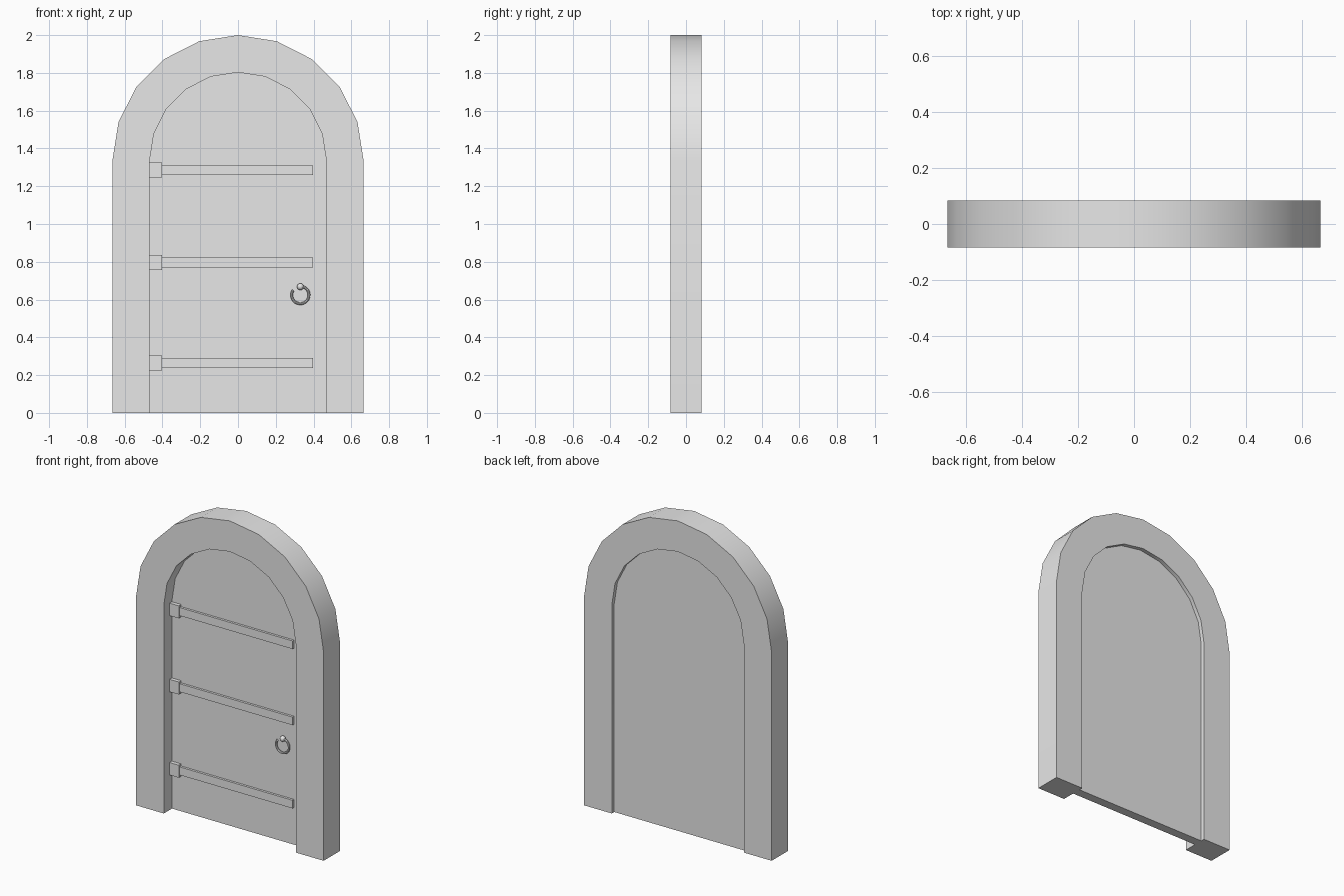
import bpy, bmesh, math
from mathutils import Matrix

if "Cube" in bpy.data.objects:
    bpy.data.objects.remove(bpy.data.objects["Cube"])

SPRING = 1.335          # height where the arch begins
OUTER, INNER = 0.665, 0.468
HALF_DEPTH = 0.083
DOOR_FRONT, DOOR_BACK = 0.0, 0.058

grey = bpy.data.materials.new("plain_grey")
grey.use_nodes = True
grey.diffuse_color = (0.8, 0.8, 0.8, 1)
grey.node_tree.nodes["Principled BSDF"].inputs["Base Color"].default_value = (0.8, 0.8, 0.8, 1)


def finish(name, bm):
    bmesh.ops.recalc_face_normals(bm, faces=bm.faces)
    mesh = bpy.data.meshes.new(name)
    bm.to_mesh(mesh)
    bm.free()
    mesh.materials.append(grey)
    obj = bpy.data.objects.new(name, mesh)
    bpy.context.collection.objects.link(obj)
    bpy.ops.object.select_all(action='DESELECT')
    obj.select_set(True)
    bpy.context.view_layer.objects.active = obj
    bpy.ops.object.shade_smooth_by_angle(angle=math.radians(30))
    return obj


def arch(radius, steps=10):
    """Outline from right foot, over the arch, to left foot."""
    turn = [math.pi * i / steps for i in range(steps + 1)]
    curve = [(radius * math.cos(a), SPRING + radius * math.sin(a)) for a in turn]
    return [(radius, 0)] + curve + [(-radius, 0)]


def extrude(bm, faces, depth):
    new = bmesh.ops.extrude_face_region(bm, geom=faces)["geom"]
    verts = [v for v in new if isinstance(v, bmesh.types.BMVert)]
    bmesh.ops.translate(bm, verts=verts, vec=(0, depth, 0))


def box(name, x0, x1, z, height, thick):
    bm = bmesh.new()
    size = Matrix.Diagonal((x1 - x0, thick, height, 1))
    centre = Matrix.Translation(((x0 + x1) / 2, DOOR_FRONT - thick / 2, z))
    bmesh.ops.create_cube(bm, size=1, matrix=centre @ size)
    return finish(name, bm)


# Arched frame
bm = bmesh.new()
rings = [[bm.verts.new((x, -HALF_DEPTH, z)) for x, z in arch(r)] for r in (OUTER, INNER)]
strip = [bm.faces.new((o0, o1, i1, i0)) for o0, o1, i0, i1 in
         zip(rings[0], rings[0][1:], rings[1], rings[1][1:])]
extrude(bm, strip, 2 * HALF_DEPTH)
finish("door_frame", bm)

# Recessed door panel
bm = bmesh.new()
panel = bm.faces.new([bm.verts.new((x, DOOR_FRONT, z)) for x, z in arch(INNER)])
extrude(bm, [panel], DOOR_BACK - DOOR_FRONT)
finish("door_panel", bm)

# Strap hinges
for label, z in (("lower", 0.264), ("middle", 0.797), ("upper", 1.285)):
    box(label + "_hinge_strap", -0.405, 0.397, z, 0.052, 0.015)
    box(label + "_hinge_block", -0.468, -0.403, z, 0.08, 0.024)

# Handle knob and stem
bm = bmesh.new()
bmesh.ops.create_uvsphere(bm, u_segments=12, v_segments=8, radius=0.018,
                          matrix=Matrix.Translation((0.33, DOOR_FRONT - 0.018, 0.668)))
finish("handle_knob", bm)

# Open pull ring, swept around an arc
bm = bmesh.new()
SEGMENTS, SIDES = 20, 8
start, end = math.radians(145), math.radians(440)
loops = []
for i in range(SEGMENTS + 1):
    a = start + (end - start) * i / SEGMENTS
    loop = []
    for j in range(SIDES):
        b = 2 * math.pi * j / SIDES
        r = 0.046 + 0.007 * math.cos(b)
        loop.append(bm.verts.new((0.33 + r * math.cos(a),
                                  DOOR_FRONT - 0.02 + 0.007 * math.sin(b),
                                  0.624 + r * math.sin(a))))
    loops.append(loop)
for a, b in zip(loops, loops[1:]):
    for j in range(SIDES):
        k = (j + 1) % SIDES
        bm.faces.new((a[j], a[k], b[k], b[j]))
bm.faces.new(loops[0])
bm.faces.new(loops[-1])
finish("handle_ring", bm)
